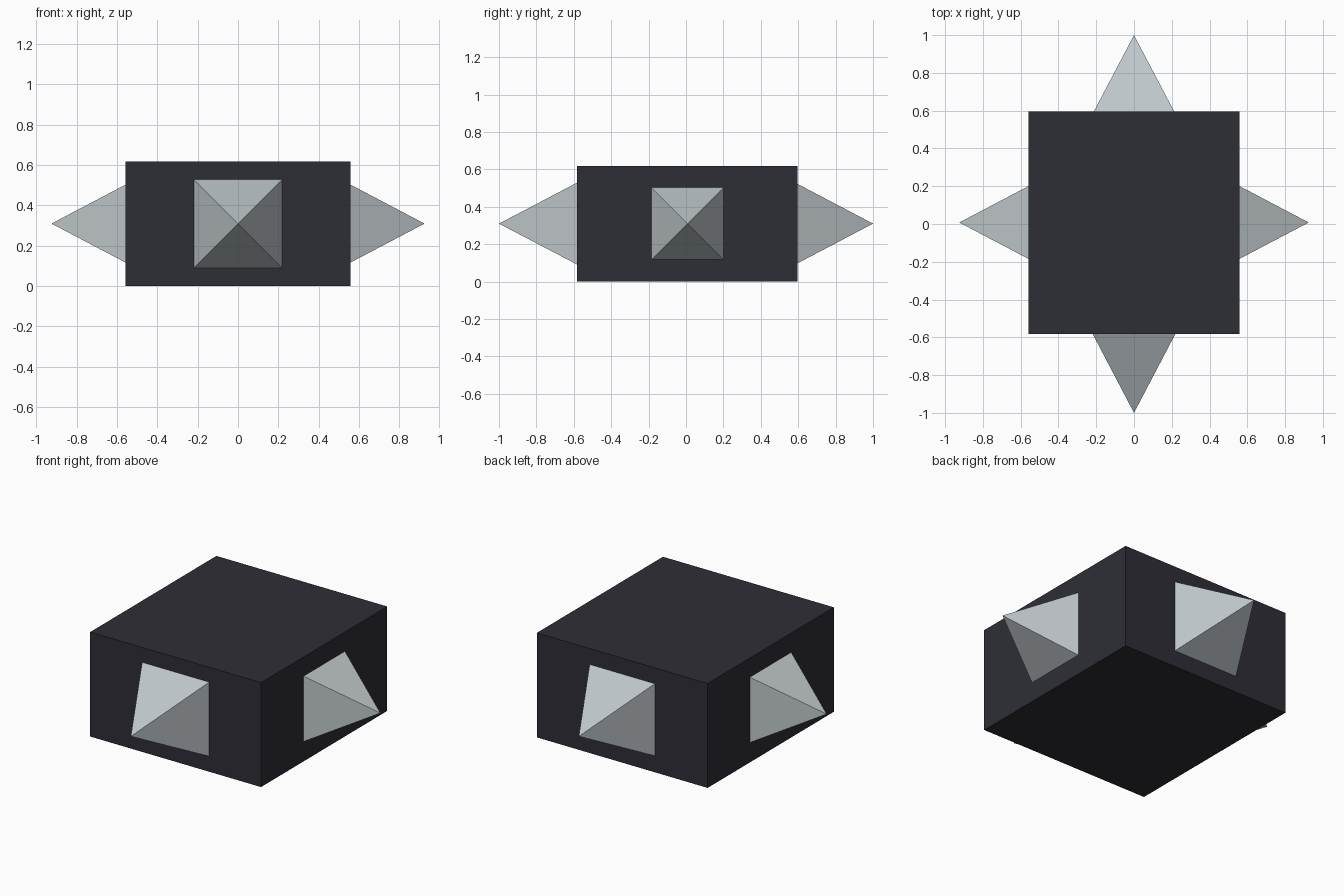
import bpy, bmesh
from mathutils import Vector

if "Cube" in bpy.data.objects:
    bpy.data.objects.remove(bpy.data.objects["Cube"])


def material(name, rgb):
    m = bpy.data.materials.new(name)
    m.diffuse_color = (*rgb, 1)
    m.use_nodes = True
    m.node_tree.nodes["Principled BSDF"].inputs["Base Color"].default_value = m.diffuse_color
    return m


def add_object(name, bm, mat):
    bmesh.ops.recalc_face_normals(bm, faces=bm.faces)
    me = bpy.data.meshes.new(name)
    bm.to_mesh(me)
    bm.free()
    me.materials.append(mat)
    ob = bpy.data.objects.new(name, me)
    bpy.context.collection.objects.link(ob)
    return ob


DARK = material("dark slate", (0.027, 0.027, 0.037))
PALE = material("pale grey", (0.52, 0.57, 0.59))

# Block extents
X, Y0, Y1, H = 0.558, -0.582, 0.595, 0.617

# Main block
bm = bmesh.new()
bmesh.ops.create_cube(bm, size=1)
for v in bm.verts:
    v.co = Vector((v.co.x * 2 * X, (Y0 + Y1) / 2 + v.co.y * (Y1 - Y0), (v.co.z + 0.5) * H))
add_object("block", bm, DARK)


# Four-sided spike: base on a block face, pointing outwards
def spike(name, centre, out, half, apex):
    across = Vector((-out[1], out[0], 0)) * half
    up = Vector((0, 0, half))
    c = Vector(centre)
    bm = bmesh.new()
    base = [bm.verts.new(c + a * across + b * up)
            for a, b in ((-1, -1), (1, -1), (1, 1), (-1, 1))]
    tip = bm.verts.new(apex)
    bm.faces.new(base)
    for i in range(4):
        bm.faces.new((base[i], base[(i + 1) % 4], tip))
    add_object(name, bm, PALE)


Z, YC = 0.31, 0.008
spike("front_spike", (0, Y0, Z), (0, -1), 0.219, (0, -1, Z))
spike("back_spike", (0, Y1, Z), (0, 1), 0.213, (0, 1, Z))
for side, s in (("right", 1), ("left", -1)):
    spike(side + "_spike", (s * X, YC, Z), (s, 0), 0.193, (s * 0.925, YC, Z))
